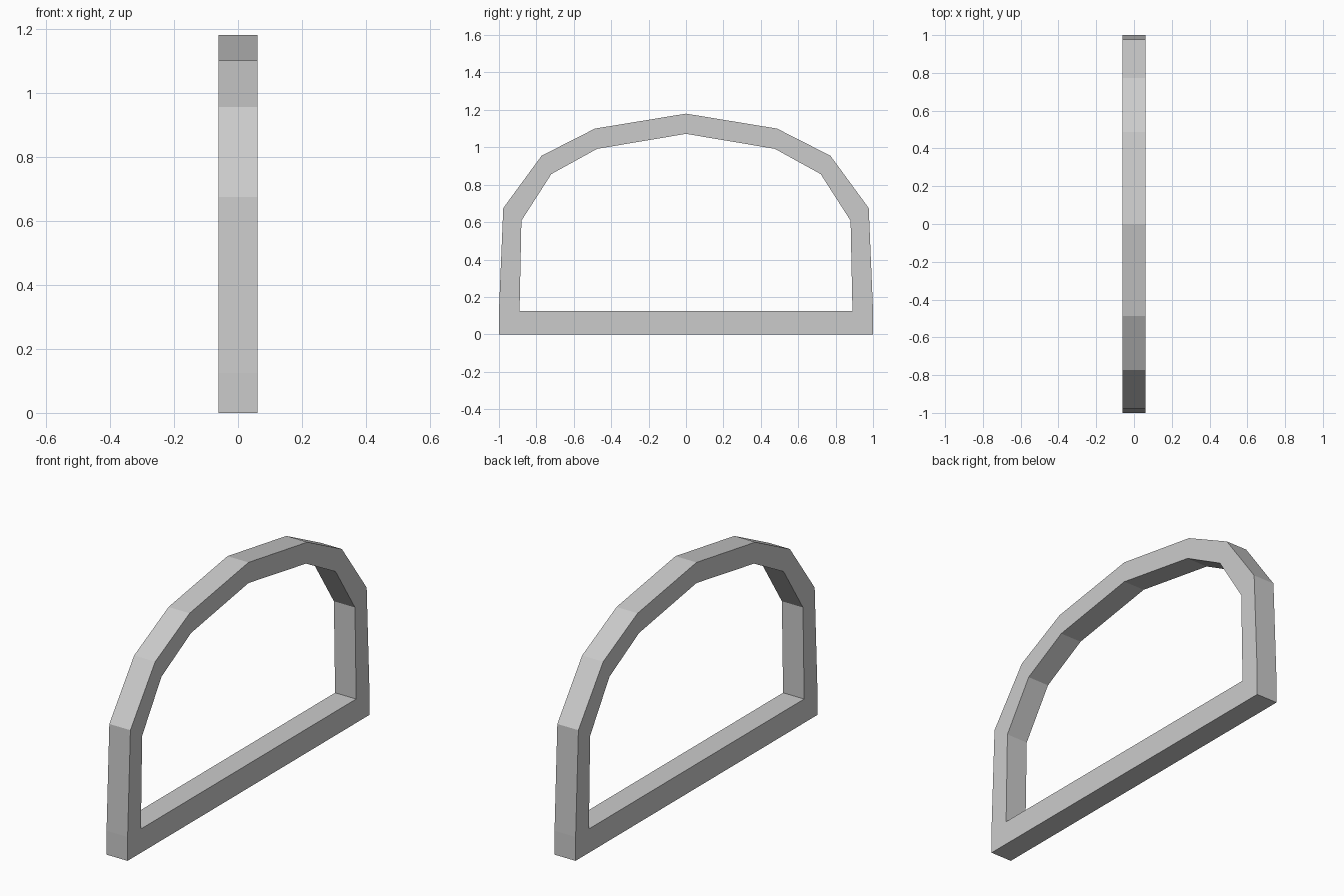
import bpy, bmesh

if "Cube" in bpy.data.objects:
    bpy.data.objects.remove(bpy.data.objects["Cube"])

HALF_DEPTH = 0.061

# Right half of the arch, from the sill up to the crown: (y, z)
outer = [(1.0, 0.125), (0.977, 0.675), (0.772, 0.955), (0.487, 1.10), (0, 1.18)]
inner = [(0.89, 0.125), (0.88, 0.608), (0.72, 0.857), (0.475, 0.992), (0, 1.072)]


def mirrored(half):
    return half + [(-y, z) for y, z in reversed(half[:-1])]


bm = bmesh.new()


def ring(points):
    return [bm.verts.new((-HALF_DEPTH, y, z)) for y, z in points]


outside, inside = ring(mirrored(outer)), ring(mirrored(inner))

# Arch segments
for i in range(len(outside) - 1):
    bm.faces.new((outside[i], outside[i + 1], inside[i + 1], inside[i]))

# Straight sill joining the feet of the arch
base = ring([(-1, 0), (1, 0)])
bm.faces.new(base + [outside[0], inside[0], inside[-1], outside[-1]])

# Give the flat profile its depth
result = bmesh.ops.extrude_face_region(bm, geom=bm.faces[:], use_keep_orig=True)
moved = [v for v in result["geom"] if isinstance(v, bmesh.types.BMVert)]
bmesh.ops.translate(bm, verts=moved, vec=(2 * HALF_DEPTH, 0, 0))
bmesh.ops.recalc_face_normals(bm, faces=bm.faces[:])

mesh = bpy.data.meshes.new("arched_frame")
bm.to_mesh(mesh)
bm.free()
bpy.context.collection.objects.link(bpy.data.objects.new("arched_frame", mesh))
